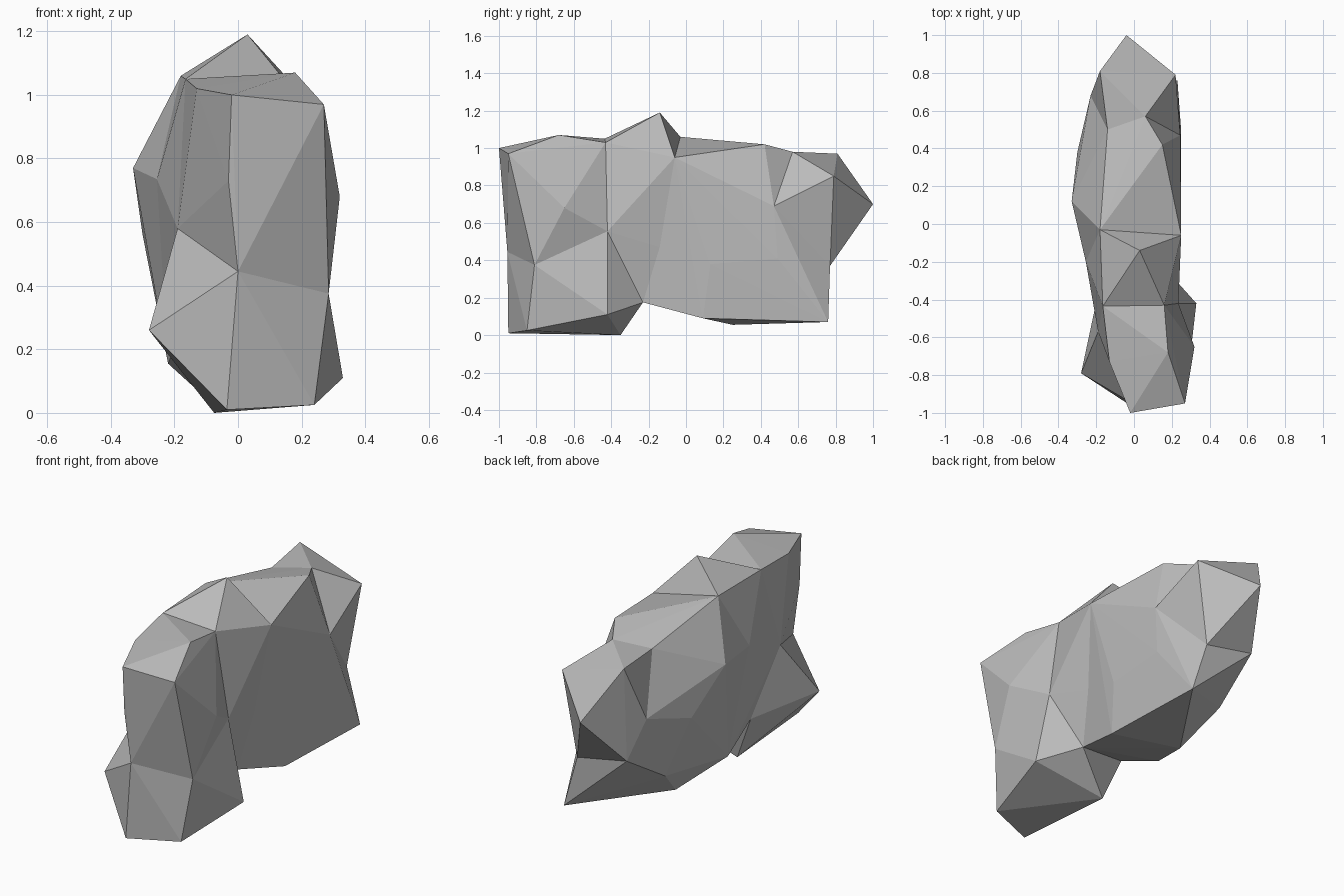
import bpy
import bmesh

cube = bpy.data.objects.get("Cube")
if cube:
    bpy.data.objects.remove(cube, do_unlink=True)

# One plain stone colour
stone = bpy.data.materials.new("stone_grey")
stone.use_nodes = True
stone.diffuse_color = (0.5, 0.5, 0.5, 1)
stone.node_tree.nodes["Principled BSDF"].inputs["Base Color"].default_value = stone.diffuse_color


def boulder(name, *corner_groups):
    """Make one faceted, convex chunk of rock wrapped around groups of corners."""
    bm = bmesh.new()
    for group in corner_groups:
        for corner in group:
            bm.verts.new(corner)
    hull = bmesh.ops.convex_hull(bm, input=bm.verts)
    loose = {v for v in hull["geom_interior"] + hull["geom_unused"]
             if isinstance(v, bmesh.types.BMVert)}
    bmesh.ops.delete(bm, geom=list(loose), context="VERTS")
    bmesh.ops.recalc_face_normals(bm, faces=bm.faces)
    mesh = bpy.data.meshes.new(name)
    bm.to_mesh(mesh)
    bm.free()
    mesh.materials.append(stone)
    chunk = bpy.data.objects.new(name, mesh)
    bpy.context.collection.objects.link(chunk)
    return chunk


# Foot of the front pillar, resting on the ground
foot = [(-.035, -.95, .01), (.24, -.85, .025), (-.28, -.79, .26),
        (.33, -.42, .11), (-.075, -.35, 0)]

# Break line halfway up the pillar: front edge and rear edge
break_front = [(0, -.955, .445), (.285, -.81, .375)]
break_rear = [(-.19, -.57, .58), (.235, -.42, .555)]

# Top of the pillar and the saddle behind it
crown = [(-.02, -1, 1), (.27, -.95, .97), (-.03, -.97, .73), (.25, -.91, .76),
         (.32, -.65, .68), (.18, -.68, 1.07), (-.13, -.73, 1.02)]
saddle = [(-.165, -.435, 1.05), (.16, -.43, 1.03)]

# Underside of the arch between pillar and body
arch_left, arch_right = (-.18, -.32, .255), (.16, -.23, .175)

# Peak, with the shoulders on each side of it
peak = [(.03, -.14, 1.19), (.22, -.17, .91)]
left_shoulder = (-.255, -.2, .735)

# Seam where the neck meets the main body
seam = [(-.18, -.03, 1.06), (.25, -.06, .95), (.2, -.14, .47), (-.22, -.06, .155)]

# Flanks, belly and crest of the main body
flanks = [(-.33, .12, .77), (-.3, .38, .56), (.25, .13, .38), (.25, .49, .41)]
belly = [(.23, .09, .09), (-.11, .25, .055), (-.2, .47, .24), (.23, .76, .07)]
crest = [(.15, .42, 1.02)]

# Rear break line and the pointed back end
rear_break = [(-.14, .5, .955), (.06, .57, .98), (.245, .47, .69),
              (-.23, .68, .65), (-.17, .77, .43), (.14, .77, .37)]
back_point = [(.22, .79, .85), (-.18, .81, .97), (-.04, 1, .7)]

# Chunks share their break lines, so they close up into a single rock
boulder("front_pillar_base", foot, break_front, break_rear, [arch_left, arch_right])
boulder("front_pillar_top", break_front, break_rear, crown, saddle)
boulder("rock_neck", break_rear, saddle, peak, seam, [left_shoulder, arch_left, arch_right])
boulder("rock_body", seam, [left_shoulder, arch_right], flanks, belly, crest, rear_break)
boulder("rock_back_end", rear_break, back_point)
